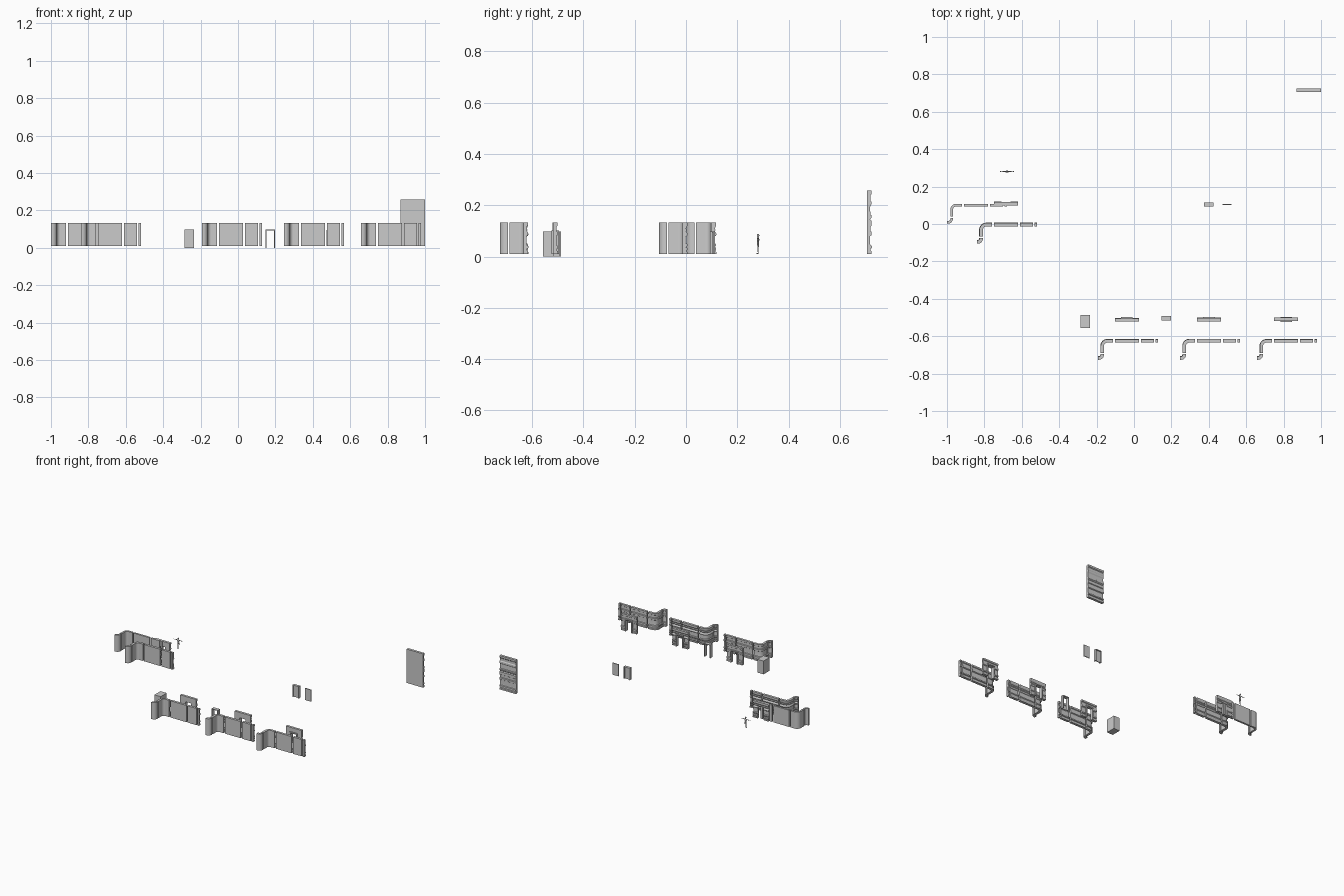
import bpy, bmesh, math
from mathutils import Vector

if "Cube" in bpy.data.objects:
    bpy.data.objects.remove(bpy.data.objects["Cube"])

# Back-face relief of the wall as (height, depth); the front face is flat
PLAIN = [(.010, .014), (.132, .014)]
RIBBED = [(.010, .018), (.021, .018), (.024, .013), (.030, .013), (.033, .019), (.041, .019),
          (.044, .013), (.050, .012), (.080, .012), (.084, .018), (.096, .018), (.099, .013),
          (.117, .013), (.120, .017), (.132, .017)]
FINE = [(.010, .019), (.018, .019), (.020, .014), (.026, .018), (.034, .018), (.036, .013),
        (.042, .018), (.049, .018), (.052, .012), (.078, .012), (.081, .017), (.087, .020),
        (.093, .017), (.098, .013), (.104, .016), (.110, .013), (.120, .018), (.132, .018)]
TALL = RIBBED[:-1] + [(.140, .017), (.146, .012), (.152, .018), (.160, .018), (.164, .013),
        (.195, .012), (.203, .017), (.214, .017), (.220, .013), (.238, .013), (.243, .018), (.257, .018)]


def finish(name, bm):
    bmesh.ops.recalc_face_normals(bm, faces=bm.faces)
    me = bpy.data.meshes.new(name)
    bm.to_mesh(me)
    bm.free()
    ob = bpy.data.objects.new(name, me)
    bpy.context.collection.objects.link(ob)
    return ob


def add_sweep(bm, path, relief):
    """Sweep a wall section along a path of (x, y, normal_x, normal_y)."""
    section = [(relief[0][0], 0)] + [(z, t) for z, t in relief] + [(relief[-1][0], 0)]
    rings = [[bm.verts.new((x + nx * t, y + ny * t, z)) for z, t in section] for x, y, nx, ny in path]
    n = len(section)
    for a, b in zip(rings, rings[1:]):
        for i in range(n):
            bm.faces.new((a[i], a[(i + 1) % n], b[(i + 1) % n], b[i]))
    bm.faces.new(rings[0])
    bm.faces.new(rings[-1])


def add_box(bm, x0, x1, y0, y1, z0, z1):
    r = bmesh.ops.create_cube(bm, size=1)
    for v in r["verts"]:
        v.co = Vector(((x0 + x1) / 2 + v.co.x * (x1 - x0), (y0 + y1) / 2 + v.co.y * (y1 - y0),
                       (z0 + z1) / 2 + v.co.z * (z1 - z0)))


def wall(name, path, relief, smooth=False):
    bm = bmesh.new()
    add_sweep(bm, path, relief)
    ob = finish(name, bm)
    if smooth:
        shade(ob)


def shade(ob):
    bpy.ops.object.select_all(action='DESELECT')
    ob.select_set(True)
    bpy.context.view_layer.objects.active = ob
    bpy.ops.object.shade_smooth_by_angle(angle=math.radians(30))


def line(x0, x1, y):
    return [(x0, y, 0, 1), (x1, y, 0, 1)]


def wall_set(label, x, f, relief):
    # straight panels: full, half and filler widths
    for part, a, b in (("full", .091, .219), ("half", .230, .300), ("filler", .308, .321)):
        wall(f"{label}_wall_{part}", line(x + a, x + b, f), relief)
    angles = [math.radians(90 + 90 * i / 8) for i in range(9)]
    # corner wrapping round its front side
    cx, cy, r = x + .050, f - .018, .018
    path = [(x + .081, f, 0, 1)]
    path += [(cx + r * math.cos(a), cy + r * math.sin(a), math.cos(a), math.sin(a)) for a in angles]
    path += [(x + .032, f - .055, -1, 0)]
    wall(f"{label}_inner_corner", path, relief, True)
    # tight corner turning the other way
    cx, cy, r = x + .006, f - .066, .026
    path = [(x + .032, f - .061, -1, 0)]
    for i in range(9):
        a = math.radians(-90 * i / 8)
        path.append((cx + r * math.cos(a), cy + r * math.sin(a), -math.cos(a), -math.sin(a)))
    path += [(x, f - .092, 0, 1)]
    wall(f"{label}_outer_corner", path, relief, True)


def add_frame(bm, x, y0, y1, w, h, bar, z0):
    """Upside-down U frame."""
    add_box(bm, x - w, x - w + bar, y0, y1, z0, h - bar)
    add_box(bm, x + w - bar, x + w, y0, y1, z0, h - bar)
    add_box(bm, x - w, x + w, y0, y1, h - bar, h)


def doorway(label, x, f, relief, front, back):
    xc, top = x + .064, .094
    lintel = [(top, .013)] + [p for p in relief if p[0] > top + .001]
    bm = bmesh.new()
    add_sweep(bm, line(x, xc - .024, f), relief)
    add_sweep(bm, line(xc + .024, x + .128, f), relief)
    add_sweep(bm, line(xc - .024, xc + .024, f), lintel)
    if back > 0:
        add_frame(bm, xc, f - front, f + back, .031, .101, .008, .010)
    finish(f"{label}_doorway_wall", bm)


# Five wall families
wall_set("plain", -1.0, .094, PLAIN)
wall_set("middle", -.840, -.013, FINE)
wall_set("left", -.193, -.634, RIBBED)
wall_set("centre", .246, -.634, FINE)
wall_set("right", .658, -.634, RIBBED)

# Doorway panels
doorway("plain", -.749, .099, FINE, 0, 0)
doorway("left", -.102, -.521, RIBBED, 0, .023)
doorway("centre", .337, -.521, FINE, 0, .025)
doorway("right", .749, -.518, RIBBED, .007, .022)

# Tall double-height panel
wall("tall_wall", line(.868, 1.0, .706), TALL)

# Opening block
bm = bmesh.new()
add_box(bm, -.285, -.235, -.557, -.487, 0, .097)
finish("opening_block", bm)

# Separate door frame
bm = bmesh.new()
add_frame(bm, .173, -.516, -.491, .025, .097, .005, 0)
finish("door_frame", bm)

# Thick framed door and thin door leaf
bm = bmesh.new()
add_frame(bm, .399, .094, .114, .025, .097, .005, .010)
add_box(bm, .379, .419, .101, .107, .010, .092)
finish("framed_door", bm)
bm = bmesh.new()
add_box(bm, .472, .520, .101, .107, .010, .096)
finish("door_leaf", bm)


# Scale figure with arms spread
def add_limb(bm, a, b, r0, r1):
    a, b = Vector(a), Vector(b)
    d = b - a
    m = d.to_track_quat('Z', 'Y').to_matrix().to_4x4()
    m.translation = (a + b) / 2
    bmesh.ops.create_cone(bm, cap_ends=True, segments=10, radius1=r0, radius2=r1, depth=d.length, matrix=m)


def add_ball(bm, c, s):
    r = bmesh.ops.create_uvsphere(bm, u_segments=12, v_segments=8, radius=1)
    for v in r["verts"]:
        v.co = Vector(c) + Vector((v.co.x * s[0], v.co.y * s[1], v.co.z * s[2]))


bm = bmesh.new()
X, Y = -.679, .281
add_ball(bm, (X, Y, .083), (.0042, .005, .006))
add_limb(bm, (X, Y, .072), (X, Y, .079), .0025, .002)
add_ball(bm, (X, Y, .066), (.0085, .005, .010))
add_ball(bm, (X, Y, .053), (.0068, .0048, .008))
for s in (-1, 1):
    add_limb(bm, (X + s * .006, Y, .0715), (X + s * .020, Y, .071), .0028, .002)
    add_limb(bm, (X + s * .020, Y, .071), (X + s * .033, Y, .0705), .002, .0013)
    add_ball(bm, (X + s * .0345, Y, .0705), (.0035, .002, .001))
    add_limb(bm, (X + s * .0035, Y, .052), (X + s * .0045, Y, .032), .0038, .0025)
    add_limb(bm, (X + s * .0045, Y, .032), (X + s * .005, Y + .001, .012), .0026, .0016)
    add_ball(bm, (X + s * .0052, Y - .0025, .0115), (.002, .005, .0015))
shade(finish("scale_figure", bm))
